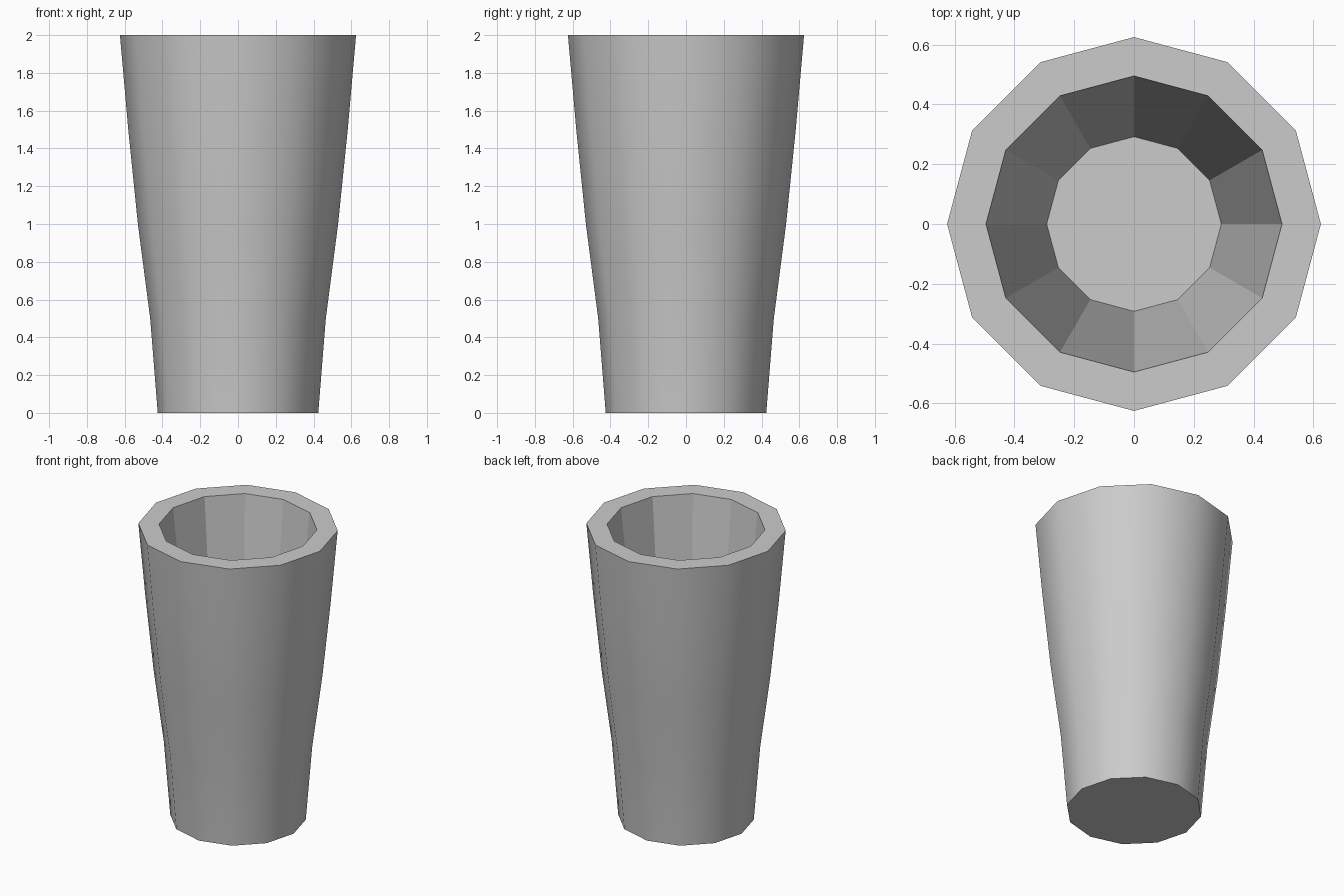
import bpy, bmesh
from math import cos, sin, pi

if "Cube" in bpy.data.objects:
    bpy.data.objects.remove(bpy.data.objects["Cube"])

SIDES = 12
# Radius, height: up the outside, over the rim, down to the inner floor
PROFILE = [(0.425, 0), (0.465, 0.5), (0.53, 1.0), (0.581, 1.5), (0.625, 2.0),
           (0.495, 2.0), (0.292, 0.13)]
RIM = 4  # profile index of the outer rim

bm = bmesh.new()
rings = [[bm.verts.new((r * cos(2 * pi * i / SIDES), r * sin(2 * pi * i / SIDES), z))
          for i in range(SIDES)] for r, z in PROFILE]

# Walls: smooth outside, faceted inside
for k in range(len(rings) - 1):
    a, b = rings[k], rings[k + 1]
    for i in range(SIDES):
        j = (i + 1) % SIDES
        face = bm.faces.new((a[i], a[j], b[j], b[i]))
        face.smooth = k < RIM

# Base and inner floor
bm.faces.new(rings[0][::-1])
bm.faces.new(rings[-1])

# Crisp base and rim edges
for ring in (rings[0], rings[RIM]):
    for i in range(SIDES):
        bm.edges.get((ring[i], ring[(i + 1) % SIDES])).smooth = False

bmesh.ops.recalc_face_normals(bm, faces=bm.faces)
mesh = bpy.data.meshes.new("tumbler_cup")
bm.to_mesh(mesh)
bm.free()
cup = bpy.data.objects.new("tumbler_cup", mesh)
bpy.context.collection.objects.link(cup)
